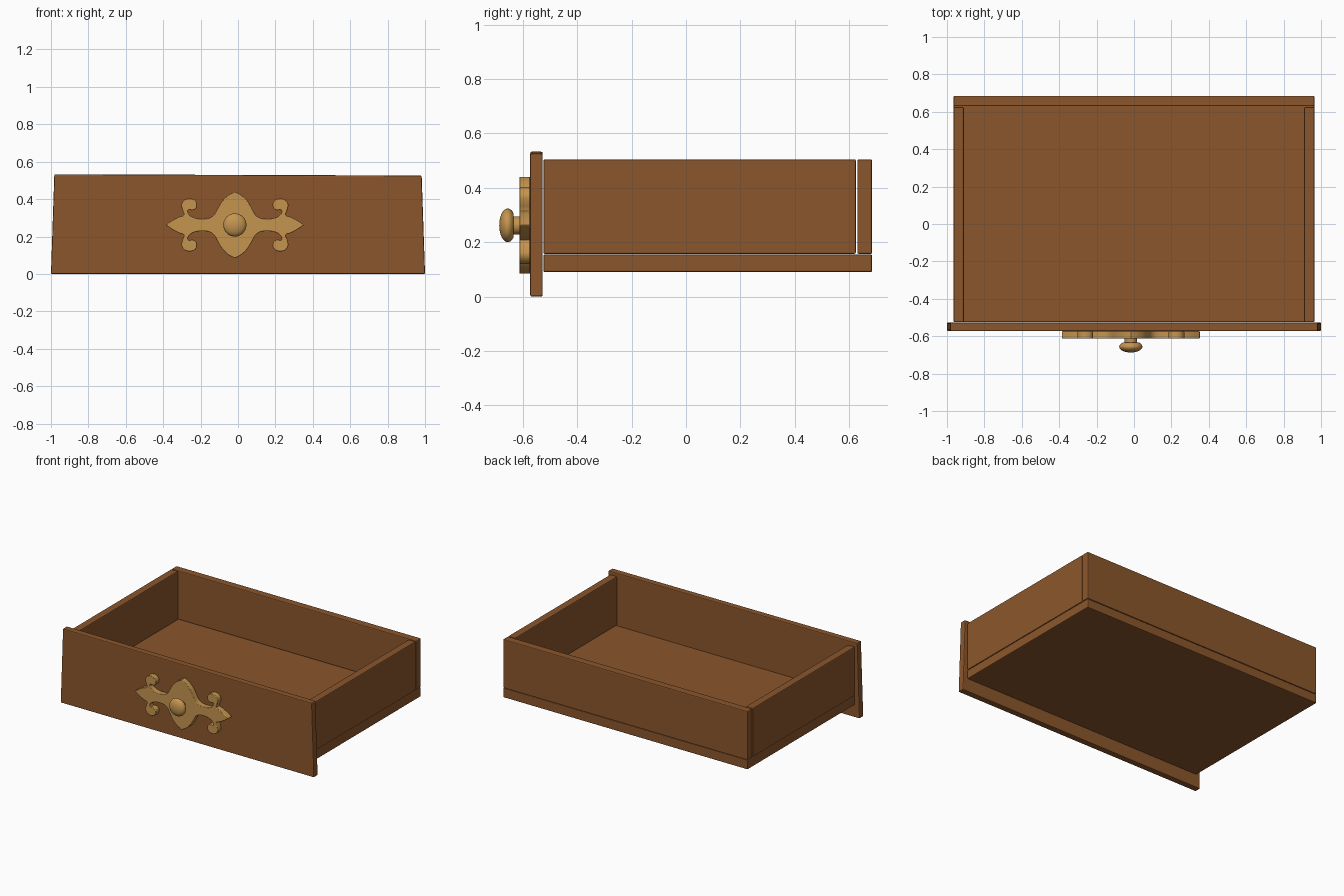
import bpy, bmesh, math
from mathutils import Vector

if "Cube" in bpy.data.objects:
    bpy.data.objects.remove(bpy.data.objects["Cube"])


def material(name, rgb):
    m = bpy.data.materials.new(name)
    m.diffuse_color = (*rgb, 1)
    m.use_nodes = True
    m.node_tree.nodes["Principled BSDF"].inputs["Base Color"].default_value = m.diffuse_color
    return m


WOOD = material("warm brown wood", (0.26, 0.094, 0.025))
BRASS = material("aged brass", (0.56, 0.30, 0.08))
CX, CZ = -0.017, 0.262          # centre of the handle


def finish(name, bm, mat, bevel=0.0, smooth=False):
    bmesh.ops.recalc_face_normals(bm, faces=bm.faces)
    me = bpy.data.meshes.new(name)
    bm.to_mesh(me)
    bm.free()
    me.materials.append(mat)
    ob = bpy.data.objects.new(name, me)
    bpy.context.collection.objects.link(ob)
    if bevel:
        b = ob.modifiers.new("soft edges", 'BEVEL')
        b.width, b.segments, b.limit_method = bevel, 2, 'ANGLE'
        b.angle_limit = math.radians(60)
    if smooth:
        bpy.context.view_layer.objects.active = ob
        ob.select_set(True)
        bpy.ops.object.shade_smooth_by_angle(angle=math.radians(35))
        ob.select_set(False)
    return ob


def board(name, lo, hi):
    bm = bmesh.new()
    bmesh.ops.create_cube(bm, size=1)
    for v in bm.verts:
        v.co = [lo[i] + (v.co[i] + 0.5) * (hi[i] - lo[i]) for i in range(3)]
    return bm


# Drawer box
BEV = 0.006
finish("bottom_board", board("b", (-0.965, -0.525, 0.09), (0.965, 0.685, 0.155)), WOOD, BEV)
finish("back_board", board("k", (-0.965, 0.63, 0.157), (0.965, 0.685, 0.505)), WOOD, BEV)
for name, x in (("left_side", -0.9375), ("right_side", 0.9375)):
    finish(name, board(name, (x - 0.0275, -0.525, 0.157), (x + 0.0275, 0.625, 0.505)), WOOD, BEV)

# Front panel: narrows slightly to the top, right top corner a little lower
bm = board("f", (-1, -0.573, 0), (1, -0.527, 0.533))
for v in bm.verts:
    if v.co.z > 0.3:
        v.co.z -= 0.007 * (v.co.x > 0)
        v.co.x *= 0.982
finish("front_panel", bm, WOOD, BEV)

# Ornamental back plate: one quarter outline, smoothed and mirrored four ways
quarter = [(0.370, 0), (0.335, 0.024), (0.295, 0.045), (0.272, 0.053), (0.281, 0.080),
           (0.286, 0.110), (0.270, 0.134), (0.243, 0.142), (0.215, 0.134), (0.202, 0.112),
           (0.208, 0.088), (0.228, 0.078), (0.246, 0.082), (0.250, 0.068), (0.235, 0.048),
           (0.205, 0.036), (0.170, 0.033), (0.135, 0.038), (0.110, 0.056), (0.090, 0.092),
           (0.066, 0.130), (0.034, 0.160), (0, 0.178)]


def smooth_path(pts, steps=3):
    out = []
    for i in range(len(pts) - 1):
        p = [Vector(pts[min(max(i + k, 0), len(pts) - 1)]) for k in (-1, 0, 1, 2)]
        for s in range(steps):
            t = s / steps
            out.append(0.5 * (2 * p[1] + (p[2] - p[0]) * t
                              + (2 * p[0] - 5 * p[1] + 4 * p[2] - p[3]) * t ** 2
                              + (3 * p[1] - p[0] - 3 * p[2] + p[3]) * t ** 3))
    return out + [Vector(pts[-1])]


q = smooth_path(quarter)
half = q + [Vector((-p.x, p.y)) for p in reversed(q[:-1])]
outline = half + [Vector((p.x, -p.y)) for p in reversed(half[1:-1])]
bm = bmesh.new()
face = bm.faces.new([bm.verts.new((CX + p.x, -0.573, CZ + p.y)) for p in outline])
ext = bmesh.ops.extrude_face_region(bm, geom=[face])
bmesh.ops.translate(bm, vec=(0, -0.04, 0),
                    verts=[g for g in ext['geom'] if isinstance(g, bmesh.types.BMVert)])
finish("handle_plate", bm, BRASS, 0.003, True)

# Knob: neck and flattened ball turned from one profile (radius, y)
profile = [(0, -0.60), (0.033, -0.60), (0.033, -0.635)]
for i in range(4, 17):
    a = math.pi * i / 16
    profile.append((0.062 * math.sin(a), -0.656 + 0.031 * math.cos(a)))
profile[-1] = (0, -0.687)
bm = bmesh.new()
vs = [bm.verts.new((CX + r, y, CZ)) for r, y in profile]
edges = [bm.edges.new(e) for e in zip(vs, vs[1:])]
bmesh.ops.spin(bm, geom=vs + edges, cent=(CX, 0, CZ), axis=(0, 1, 0),
               angle=math.tau, steps=32, use_duplicate=False)
bmesh.ops.remove_doubles(bm, verts=bm.verts, dist=1e-5)
finish("knob", bm, BRASS, 0, True)
